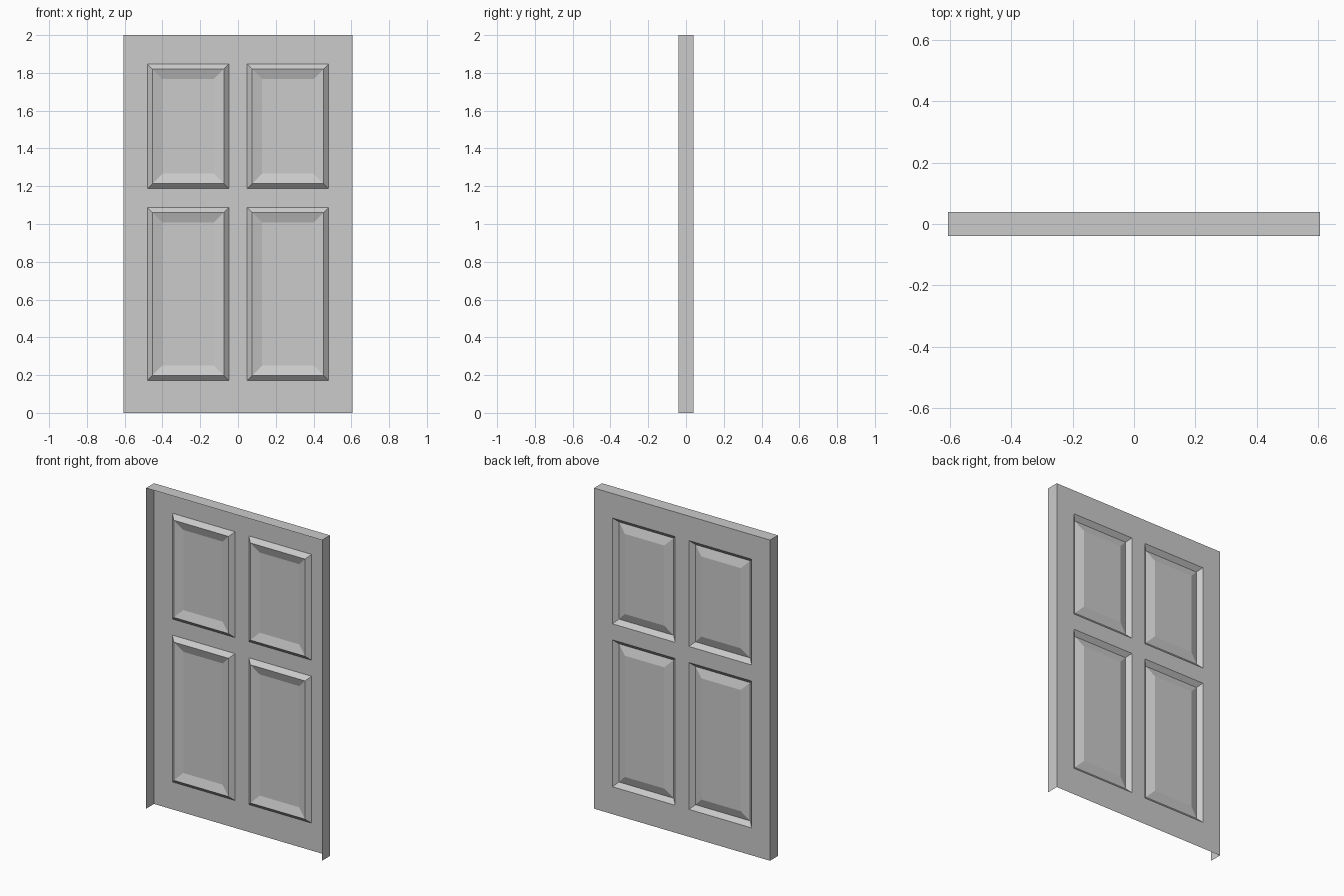
import bpy, bmesh

if "Cube" in bpy.data.objects:
    bpy.data.objects.remove(bpy.data.objects["Cube"])

W, H, T = 0.607, 2.0, 0.039          # half width, height, half thickness
XS = [-W, -0.48, -0.048, 0.048, 0.48, W]
ZS = [0, 0.171, 1.087, 1.187, 1.847, H]

bm = bmesh.new()

# Panelled sheet: grid of stiles, rails and panel openings, facing +y
grid = [[bm.verts.new((x, T, z)) for z in ZS] for x in XS]
panels = []
for i in range(5):
    for j in range(5):
        f = bm.faces.new((grid[i][j], grid[i][j + 1], grid[i + 1][j + 1], grid[i + 1][j]))
        if i in (1, 3) and j in (1, 3):
            panels.append(f)
bm.normal_update()

# Edge returns: left, top and right sides folded forward (front and bottom stay open)
rim = [e for e in bm.edges if e.is_boundary
       and not all(v.co.z < 1e-5 for v in e.verts)]
ret = bmesh.ops.extrude_edge_only(bm, edges=rim)
for v in ret["geom"]:
    if isinstance(v, bmesh.types.BMVert):
        v.co.y = -T

# Panel mouldings: steep groove, then a gently raised field
for thickness, depth in ((0.027, -0.025), (0.053, 0.018)):
    bmesh.ops.inset_individual(bm, faces=panels, thickness=thickness,
                               depth=depth, use_even_offset=True)
    bm.normal_update()

bmesh.ops.recalc_face_normals(bm, faces=bm.faces[:])
bm.normal_update()
if panels[0].normal.y < 0:
    bmesh.ops.reverse_faces(bm, faces=bm.faces[:])

mesh = bpy.data.meshes.new("panel_door")
bm.to_mesh(mesh)
bm.free()
door = bpy.data.objects.new("panel_door", mesh)
bpy.context.collection.objects.link(door)
